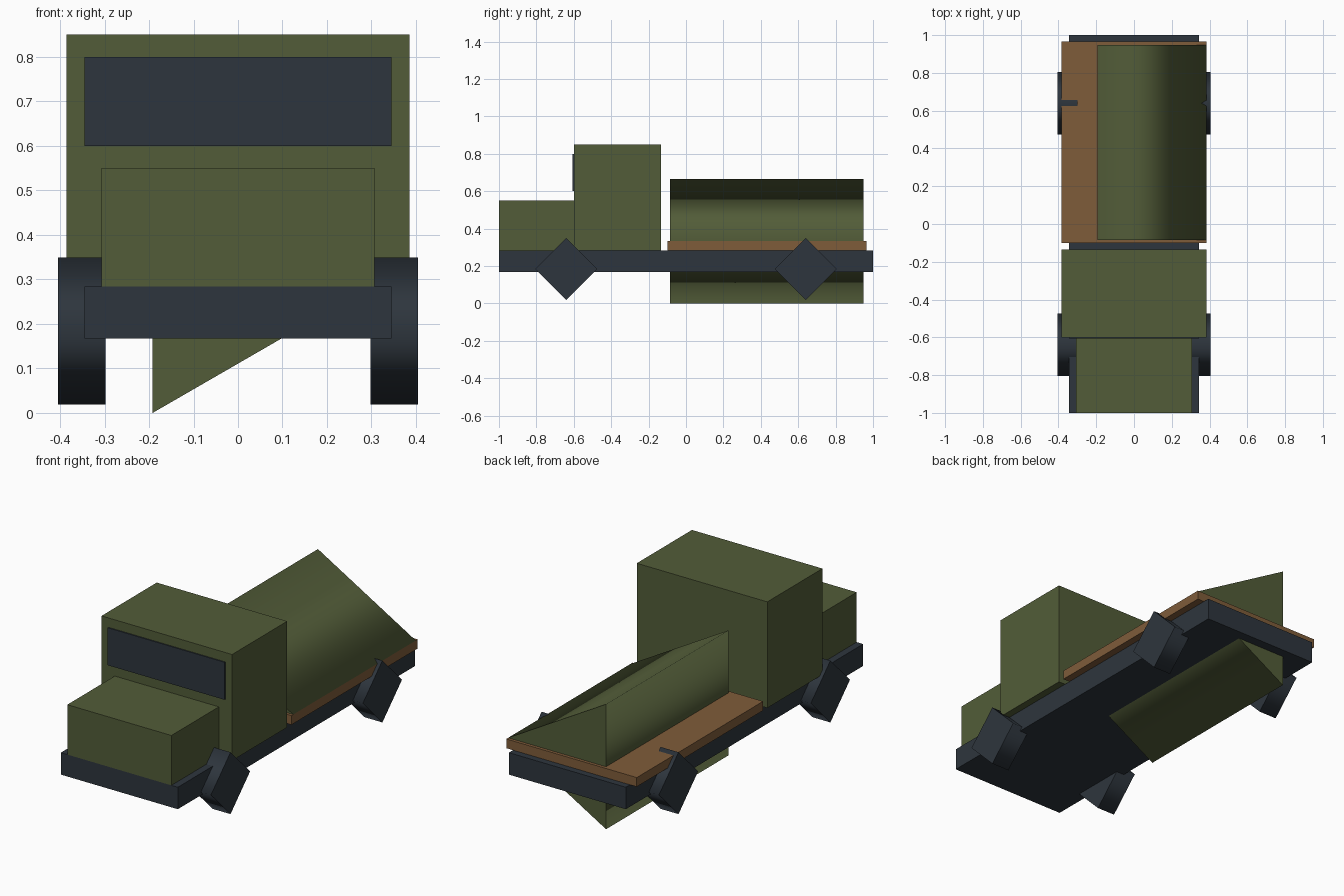
import bpy
import math
from mathutils import Matrix

cube = bpy.data.objects.get("Cube")
if cube:
    bpy.data.objects.remove(cube, do_unlink=True)


def material(name, rgb):
    m = bpy.data.materials.new(name)
    m.use_nodes = True
    m.diffuse_color = (*rgb, 1)
    for n in m.node_tree.nodes:
        if n.type == 'BSDF_PRINCIPLED':
            n.inputs["Base Color"].default_value = (*rgb, 1)
    return m


olive = material("olive_green", (0.085, 0.108, 0.040))
slate = material("dark_slate", (0.027, 0.036, 0.047))
wood = material("brown_wood", (0.212, 0.107, 0.042))


def box(name, half_width, y, z, mat):
    """Box centred on x, spanning the given y and z ranges."""
    bpy.ops.mesh.primitive_cube_add(size=1)
    ob = bpy.context.object
    ob.name = name
    ob.data.transform(Matrix.Diagonal((2 * half_width, y[1] - y[0], z[1] - z[0], 1)))
    ob.location = (0, (y[0] + y[1]) / 2, (z[0] + z[1]) / 2)
    ob.data.materials.append(mat)
    return ob


def prism(name, sides, radius, depth, centre, turn, mat):
    """Few-sided cylinder with smooth sides and flat end caps."""
    bpy.ops.mesh.primitive_cylinder_add(vertices=sides, radius=radius, depth=depth)
    ob = bpy.context.object
    ob.name = name
    for p in ob.data.polygons:
        p.use_smooth = abs(p.normal.z) < 0.5
    ob.data.transform(turn)
    ob.location = centre
    ob.data.materials.append(mat)
    return ob


# Frame, cab and bonnet
box("chassis", 0.345, (-1, 1), (0.167, 0.284), slate)
box("cab", 0.385, (-0.6, -0.135), (0.284, 0.85), olive)
box("bonnet", 0.307, (-1, -0.6), (0.284, 0.55), olive)
box("windscreen", 0.345, (-0.606, -0.598), (0.6, 0.8), slate)

# Load bed with its three-sided cover lying along the truck
box("load_bed", 0.385, (-0.1, 0.965), (0.284, 0.333), wood)
along_y = Matrix.Rotation(math.pi / 2, 4, 'Y') @ Matrix.Rotation(math.pi / 2, 4, 'X')
prism("cargo_cover", 3, 0.385, 1.033, (0, 0.432, 0.333), along_y, olive)

# Four-sided wheels standing on a corner
along_x = Matrix.Rotation(math.pi / 2, 4, 'Y')
for end, y in (("front", -0.64), ("rear", 0.64)):
    for side, s in (("left", 1), ("right", -1)):
        prism(f"{end}_{side}_wheel", 4, 0.165, 0.106, (s * 0.351, y, 0.184), along_x, slate)
